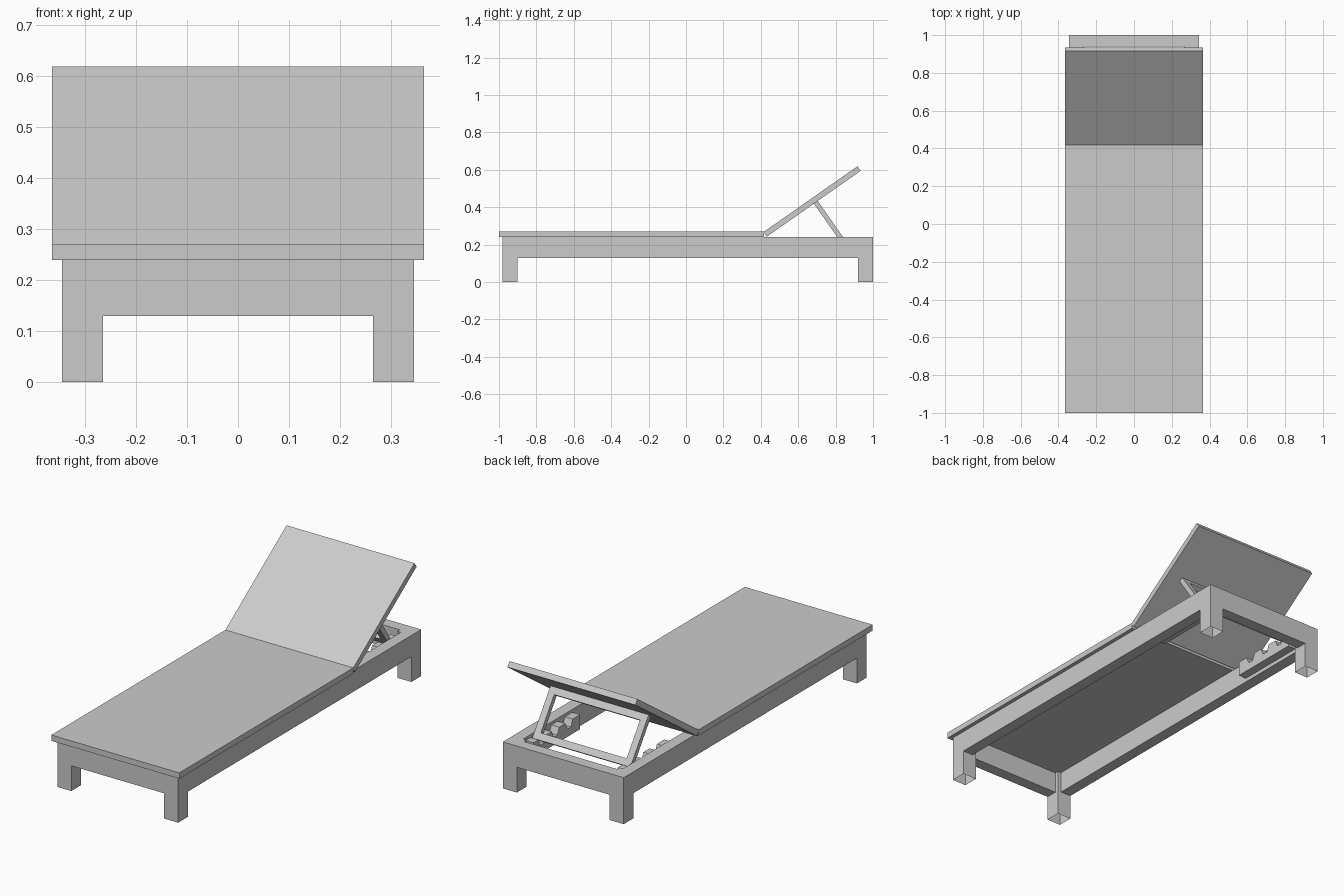
import bpy, bmesh, math
from mathutils import Matrix, Vector

if "Cube" in bpy.data.objects:
    bpy.data.objects.remove(bpy.data.objects["Cube"])

grey = bpy.data.materials.new("light_grey")
grey.diffuse_color = (0.6, 0.6, 0.6, 1)
grey.use_nodes = True
grey.node_tree.nodes["Principled BSDF"].inputs["Base Color"].default_value = grey.diffuse_color


def finish(name, bm):
    mesh = bpy.data.meshes.new(name)
    bm.to_mesh(mesh)
    bm.free()
    mesh.materials.append(grey)
    ob = bpy.data.objects.new(name, mesh)
    bpy.context.collection.objects.link(ob)
    return ob


def box(name, x, y, z, open_bottom=False):
    """Box from (min, max) ranges."""
    bm = bmesh.new()
    bmesh.ops.create_cube(bm, size=1)
    for v in bm.verts:
        v.co = [r[0] if c < 0 else r[1] for c, r in zip(v.co, (x, y, z))]
    if open_bottom:
        bmesh.ops.delete(bm, geom=[f for f in bm.faces if f.normal.z < -0.9], context='FACES')
    return finish(name, bm)


def extrude_x(name, profile, x0, x1):
    """Side profile of (y, z) points drawn out along x."""
    bm = bmesh.new()
    face = bm.faces.new([bm.verts.new((x0, y, z)) for y, z in profile])
    new = bmesh.ops.extrude_face_region(bm, geom=[face])["geom"]
    for v in new:
        if isinstance(v, bmesh.types.BMVert):
            v.co.x = x1
    bmesh.ops.recalc_face_normals(bm, faces=bm.faces)
    return finish(name, bm)


W, FRONT, BACK, TOP = 0.345, -0.98, 1.0, 0.24   # frame extents
LEG, RAIL, RAIL_Z = 0.08, 0.06, 0.13

# Frame: legs, side rails, end rails
for s, side in ((-1, "left"), (1, "right")):
    xs = sorted((s * W, s * (W - LEG)))
    box(f"front_leg_{side}", xs, (FRONT, FRONT + LEG), (0, TOP), True)
    box(f"back_leg_{side}", xs, (BACK - LEG, BACK), (0, TOP), True)
    box(f"side_rail_{side}", sorted((s * W, s * (W - RAIL))),
        (FRONT + LEG, BACK - LEG), (RAIL_Z, TOP))
box("front_rail", (LEG - W, W - LEG), (FRONT, FRONT + RAIL), (RAIL_Z, TOP))
box("back_rail", (LEG - W, W - LEG), (BACK - RAIL, BACK), (RAIL_Z, TOP))

# Flat seat panel
box("seat", (-0.365, 0.365), (-1.0, 0.418), (TOP, 0.27))

# Tilted backrest panel
A = math.radians(35)
along = Vector((math.cos(A), math.sin(A)))
normal = Vector((-math.sin(A), math.cos(A)))
low = Vector((0.432, 0.243))
extrude_x("backrest", [low, low + along * 0.613, low + along * 0.613 + normal * 0.03,
                       low + normal * 0.03], -0.365, 0.365)


# Folding support frame, square to the backrest
def support_bar(name, d0, d1, x0, x1):
    top = low + along * 0.32
    corners = ((-0.0125, d0), (0.0125, d0), (0.0125, d1), (-0.0125, d1))
    extrude_x(name, [top + along * a - normal * d for a, d in corners], x0, x1)


SW, BAR, LENGTH = 0.28, 0.035, 0.26
for s, side in ((-1, "left"), (1, "right")):
    support_bar(f"support_arm_{side}", 0, LENGTH, s * SW, s * (SW - BAR))
support_bar("support_top_bar", 0, BAR, BAR - SW, SW - BAR)
support_bar("support_bottom_bar", LENGTH - BAR, LENGTH, BAR - SW, SW - BAR)

# Notched racks inside the side rails
rack = [(0.90, 0.15), (0.52, 0.15), (0.52, 0.225)]
for y in (0.58, 0.69, 0.80):
    rack += [(y, 0.225), (y + 0.015, 0.19), (y + 0.045, 0.19), (y + 0.06, 0.225)]
rack.append((0.90, 0.225))
for s, side in ((-1, "left"), (1, "right")):
    extrude_x(f"rack_{side}", rack, s * (W - RAIL), s * 0.24)
